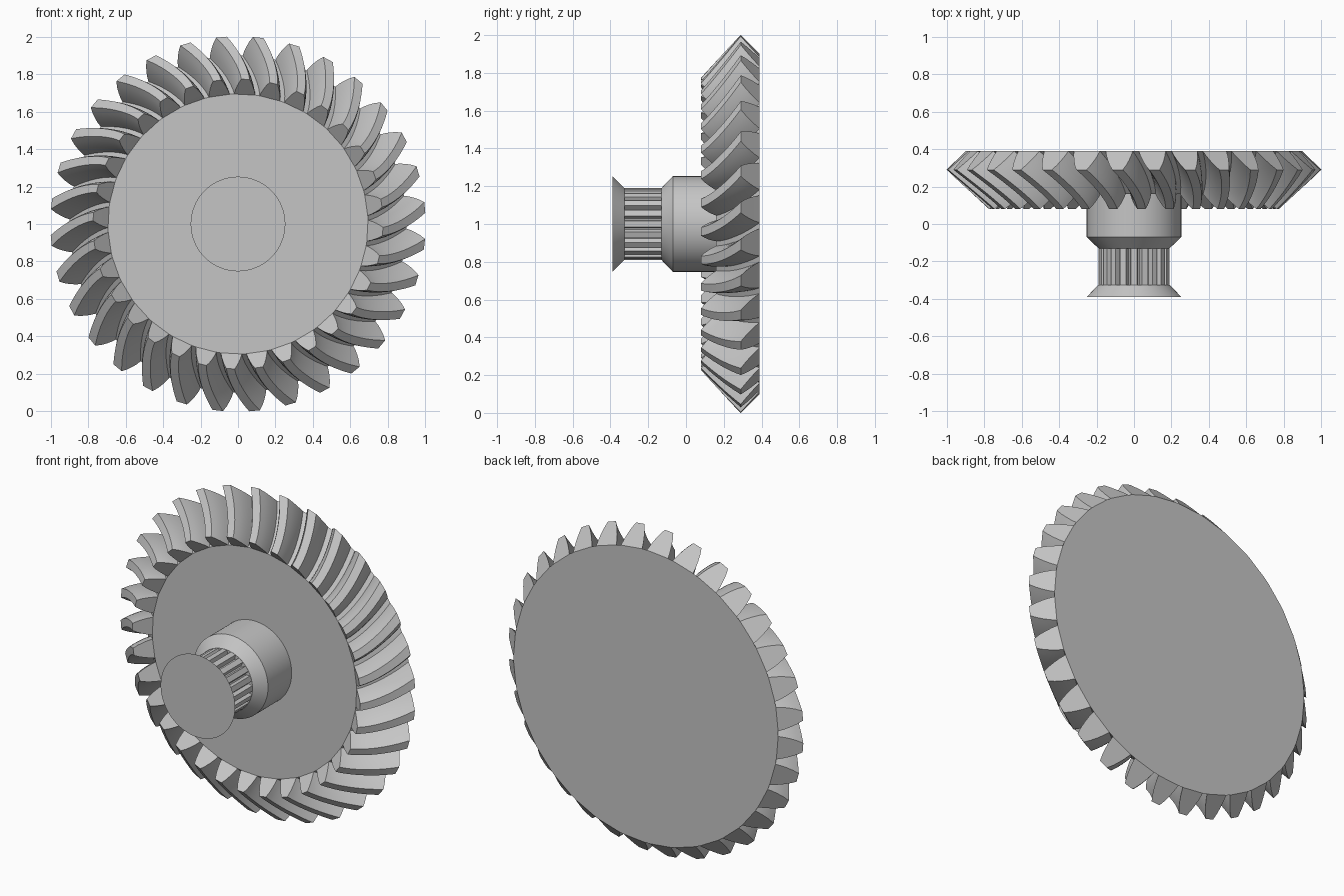
import bpy, bmesh
from math import sin, cos, pi, radians

old = bpy.data.objects.get("Cube")
if old:
    bpy.data.objects.remove(old, do_unlink=True)

steel = bpy.data.materials.new("light_grey_steel")
steel.use_nodes = True
colour = (0.56, 0.56, 0.56, 1)
steel.diffuse_color = colour
steel.node_tree.nodes["Principled BSDF"].inputs["Base Color"].default_value = colour


def polar(r, a, y):
    """Point around the shaft axis; the angle runs from up towards +x."""
    return (r * sin(a), y, 1 + r * cos(a))


def finish(name, bm, angle=30):
    bmesh.ops.recalc_face_normals(bm, faces=bm.faces)
    mesh = bpy.data.meshes.new(name)
    bm.to_mesh(mesh)
    bm.free()
    mesh.materials.append(steel)
    obj = bpy.data.objects.new(name, mesh)
    bpy.context.collection.objects.link(obj)
    bpy.ops.object.select_all(action='DESELECT')
    obj.select_set(True)
    bpy.context.view_layer.objects.active = obj
    bpy.ops.object.shade_smooth_by_angle(angle=radians(angle))
    return obj


def loft(bm, rings):
    """Skin closed rings of points and return the vertex rings."""
    rows = [[bm.verts.new(p) for p in ring] for ring in rings]
    for a, b in zip(rows, rows[1:]):
        n = len(a)
        for i in range(n):
            j = (i + 1) % n
            bm.faces.new((a[i], a[j], b[j], b[i]))
    return rows


def turned(name, profile, sides=96):
    """Capped solid of revolution from (radius, y) pairs."""
    bm = bmesh.new()
    rows = loft(bm, [[polar(r, 2 * pi * i / sides, y) for i in range(sides)]
                     for r, y in profile])
    bm.faces.new(rows[0])
    bm.faces.new(rows[-1])
    return finish(name, bm)


# Spiral bevel gear: curved teeth between a root cone and a tip cone
TEETH, STATIONS = 32, 12
PITCH = 2 * pi / TEETH
ROOT = ((0.695, 0.16), (0.90, 0.39))
TIP = ((0.775, 0.08), (1.003, 0.29))
FLANK = ((0, 0.41), (0.25, 0.365), (0.5, 0.305), (0.75, 0.235), (1, 0.145))
tooth = [(h, -w) for h, w in FLANK] + [(h, w) for h, w in reversed(FLANK)]


def mix(a, b, t):
    return a + (b - a) * t


def gear_ring(t):
    r0, y0 = (mix(a, b, t) for a, b in zip(*ROOT))
    r1, y1 = (mix(a, b, t) for a, b in zip(*TIP))
    lead = radians(14.2 - 8 * t ** 1.3)
    return [polar(mix(r0, r1, h), lead + PITCH * (k + w), mix(y0, y1, h))
            for k in range(TEETH) for h, w in tooth]


bm = bmesh.new()
rows = loft(bm, [gear_ring(s / STATIONS) for s in range(STATIONS + 1)])
size = len(tooth)
for row in (rows[0], rows[-1]):
    disc = []
    for k in range(TEETH):
        section = row[k * size:(k + 1) * size]
        # Tooth end as a strip of quads
        for i in range(size // 2 - 1):
            bm.faces.new((section[i], section[i + 1],
                          section[-2 - i], section[-1 - i]))
        disc += [section[0], section[-1]]
    bm.faces.new(disc)
finish("bevel_gear", bm)

# Hub with chamfered front
turned("hub", [(0.19, -0.13), (0.253, -0.07), (0.253, 0.17)])

# Splined shaft
SPLINES = 20
step = 2 * pi / SPLINES
ridge = ((0.163, -0.42), (0.19, -0.27), (0.19, 0.27), (0.163, 0.42))
bm = bmesh.new()
rows = loft(bm, [[polar(r, step * (k + w), y) for k in range(SPLINES) for r, w in ridge]
                 for y in (-0.335, -0.12)])
for row in rows:
    bm.faces.new(row)
finish("splined_shaft", bm, 20)

# Flared end flange
turned("end_flange", [(0.253, -0.39), (0.19, -0.325)])
